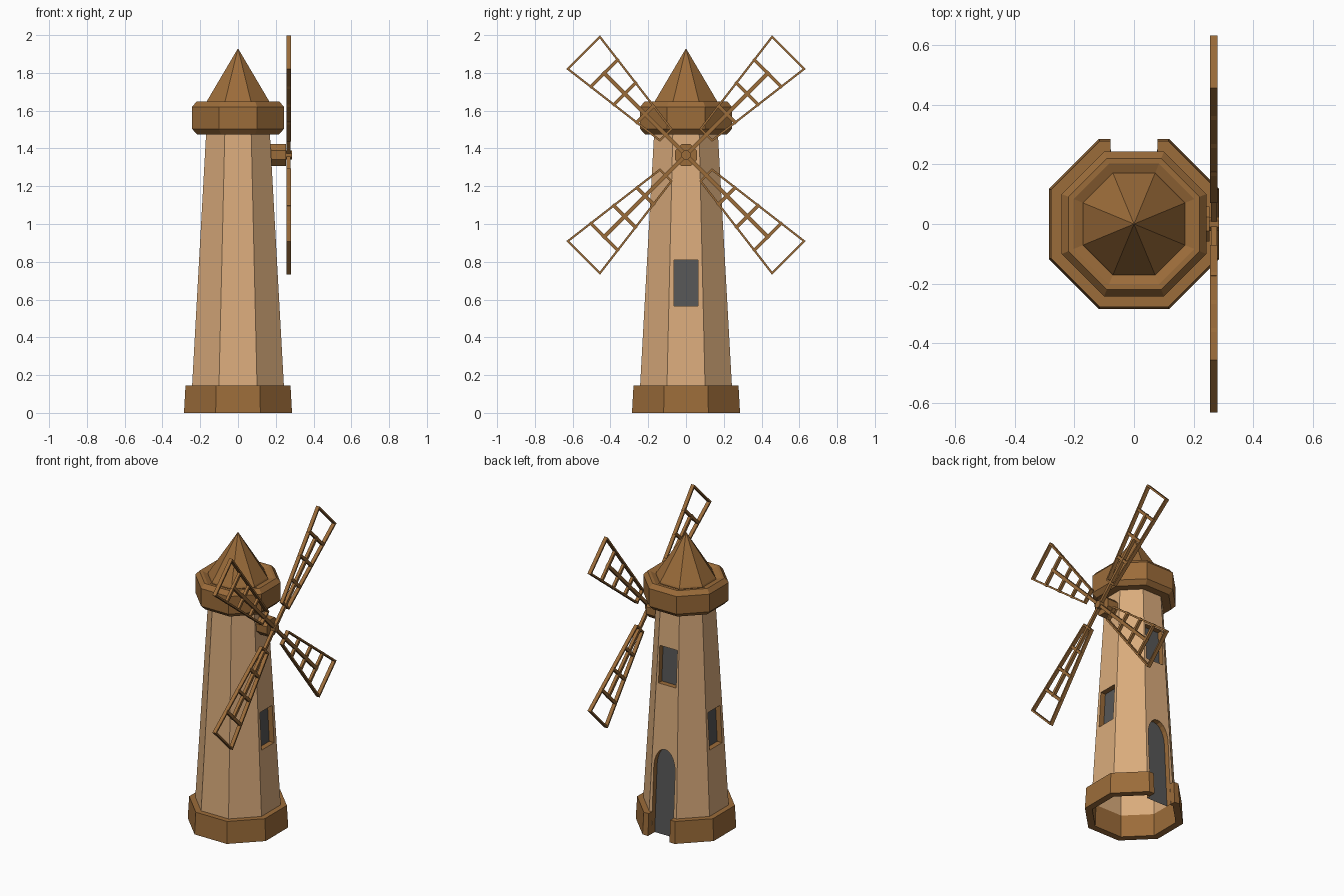
import bpy, bmesh, math
from mathutils import Matrix, Vector

if "Cube" in bpy.data.objects:
    bpy.data.objects.remove(bpy.data.objects["Cube"])


def material(name, rgb):
    m = bpy.data.materials.new(name)
    m.diffuse_color = (*rgb, 1)
    m.use_nodes = True
    m.node_tree.nodes["Principled BSDF"].inputs["Base Color"].default_value = m.diffuse_color
    return m


PLASTER = material("tan_plaster", (0.70, 0.41, 0.20))
WOOD = material("brown_wood", (0.33, 0.15, 0.042))
DARK = material("dark_grey", (0.095, 0.095, 0.095))
SLOTS = [PLASTER, WOOD, DARK]


def finish(bm, name, mats):
    bmesh.ops.remove_doubles(bm, verts=bm.verts, dist=1e-5)
    bmesh.ops.recalc_face_normals(bm, faces=bm.faces)
    me = bpy.data.meshes.new(name)
    bm.to_mesh(me)
    bm.free()
    for m in mats:
        me.materials.append(m)
    ob = bpy.data.objects.new(name, me)
    bpy.context.collection.objects.link(ob)
    return ob


def octagon_lathe(name, profile, mats, loop=False):
    """Octagonal solid from (apothem, z) points, flats facing x and y."""
    bm = bmesh.new()
    rings = []
    for a, z in profile:
        r = a / math.cos(math.pi / 8)
        rings.append([bm.verts.new((r * math.cos(math.pi / 8 + k * math.pi / 4),
                                    r * math.sin(math.pi / 8 + k * math.pi / 4), z)) for k in range(8)])
    pairs = list(zip(rings, rings[1:]))
    if loop:
        pairs.append((rings[-1], rings[0]))
    else:
        bm.faces.new(rings[0])
        bm.faces.new(rings[-1])
    for lo, hi in pairs:
        for k in range(8):
            j = (k + 1) % 8
            bm.faces.new((lo[k], lo[j], hi[j], hi[k]))
    return finish(bm, name, mats)


def wall(z):
    """Tower apothem at a height."""
    return 0.251 - z * 0.0556


def recess_cutter(name, outline, angle):
    """Pocket following the wall slope: brown sides, dark back."""
    bm = bmesh.new()
    back = [bm.verts.new((x, wall(z) - 0.035, z)) for x, z in outline]
    front = [bm.verts.new((x, wall(z) + 0.1, z)) for x, z in outline]
    bm.faces.new(back).material_index = 2
    bm.faces.new(front).material_index = 1
    n = len(outline)
    for i in range(n):
        j = (i + 1) % n
        bm.faces.new((back[i], back[j], front[j], front[i])).material_index = 1
    bmesh.ops.rotate(bm, verts=bm.verts, matrix=Matrix.Rotation(angle, 3, 'Z'))
    return finish(bm, name, SLOTS)


def cut(ob, cutters):
    for c in cutters:
        mod = ob.modifiers.new("cut", 'BOOLEAN')
        mod.operation = 'DIFFERENCE'
        mod.solver = 'EXACT'
        mod.object = c
    bpy.context.view_layer.update()
    dg = bpy.context.evaluated_depsgraph_get()
    me = bpy.data.meshes.new_from_object(ob.evaluated_get(dg))
    ob.modifiers.clear()
    ob.data = me
    for c in cutters:
        bpy.data.objects.remove(c)


def rect(z0, z1, w=0.0645):
    return [(-w, z0), (w, z0), (w, z1), (-w, z1)]


# Tower with recessed windows and an arched door at the back
tower = octagon_lathe("tower", [(wall(0), 0), (wall(1.5), 1.5)], SLOTS)
arch = [(0.078 * math.cos(t * math.pi / 10), 0.44 + 0.13 * math.sin(t * math.pi / 10)) for t in range(11)]
door = [(-0.078, -0.05), (0.078, -0.05)] + arch
cut(tower, [
    recess_cutter("door_cutter", door, 0),
    recess_cutter("back_window_cutter", rect(0.985, 1.23), 0),
    recess_cutter("right_window_cutter", rect(0.565, 0.81), -math.pi / 2),
    recess_cutter("left_window_cutter", rect(0.565, 0.81), math.pi / 2),
])
# Open underside
bm = bmesh.new()
bm.from_mesh(tower.data)
bm.normal_update()
under = [f for f in bm.faces if f.normal.z < -0.9 and f.calc_center_median().z < 0.01]
bmesh.ops.delete(bm, geom=under, context='FACES')
bm.to_mesh(tower.data)
bm.free()

# Base ring with a doorway gap
base = octagon_lathe("base_ring", [(0.243, 0), (0.286, 0), (0.278, 0.145), (0.238, 0.145)], [WOOD], True)
bm = bmesh.new()
bmesh.ops.create_cube(bm, size=1, matrix=Matrix.Translation((0, 0.3, 0.1)) @ Matrix.Diagonal((0.158, 0.3, 0.5, 1)))
cut(base, [finish(bm, "gap_cutter", [WOOD])])

# Cap ring and pointed roof
octagon_lathe("cap_ring", [(0.155, 1.475), (0.217, 1.475), (0.243, 1.503), (0.243, 1.62),
                           (0.22, 1.648), (0.203, 1.648), (0.16, 1.63)], [WOOD])
octagon_lathe("roof", [(0.173, 1.632), (0.168, 1.645), (0.000001, 1.93)], [WOOD])

# Hub and its small cap, along x
HUB = 1.365


def hub_part(name, apothem, x0, x1):
    bm = bmesh.new()
    r = apothem / math.cos(math.pi / 8)
    bmesh.ops.create_cone(bm, cap_ends=True, segments=8, radius1=r, radius2=r, depth=x1 - x0,
                          matrix=Matrix.Translation(((x0 + x1) / 2, 0, HUB))
                          @ Matrix.Rotation(math.pi / 2, 4, 'Y') @ Matrix.Rotation(math.pi / 8, 4, 'Z'))
    finish(bm, name, [WOOD])


hub_part("hub", 0.058, 0.15, 0.253)
hub_part("hub_cap", 0.023, 0.25, 0.286)


# Lattice sails
def bar(bm, p, q, w, depth=0.024):
    p, q = Vector(p), Vector(q)
    d = q - p
    mid = (p + q) / 2
    bmesh.ops.create_cube(bm, size=1, matrix=Matrix.Translation((0.268, mid.x, mid.y))
                          @ Matrix.Rotation(math.atan2(d.y, d.x), 4, 'X')
                          @ Matrix.Diagonal((depth, d.length + w * 0.8, w, 1)))


R0, R1, H0, H1 = 0.153, 0.765, 0.043, 0.12


def half(r):
    return H0 + (H1 - H0) * (r - R0) / (R1 - R0)


for i in range(4):
    bm = bmesh.new()
    bar(bm, (0, 0), (0.615, 0), 0.02, 0.02)
    for s in (-1, 1):
        bar(bm, (R0, s * H0), (R1, s * H1), 0.011)
    for k in range(5):
        r = R0 + (R1 - R0) * k / 4
        edge = k in (0, 4)
        bar(bm, (r, -half(r)), (r, half(r)), 0.011 if edge else 0.018, 0.024 if edge else 0.018)
    bmesh.ops.rotate(bm, verts=bm.verts, matrix=Matrix.Rotation(math.pi / 4 + i * math.pi / 2, 3, 'X'))
    bmesh.ops.translate(bm, verts=bm.verts, vec=(0, 0, HUB))
    finish(bm, f"sail_{i + 1}", [WOOD])
